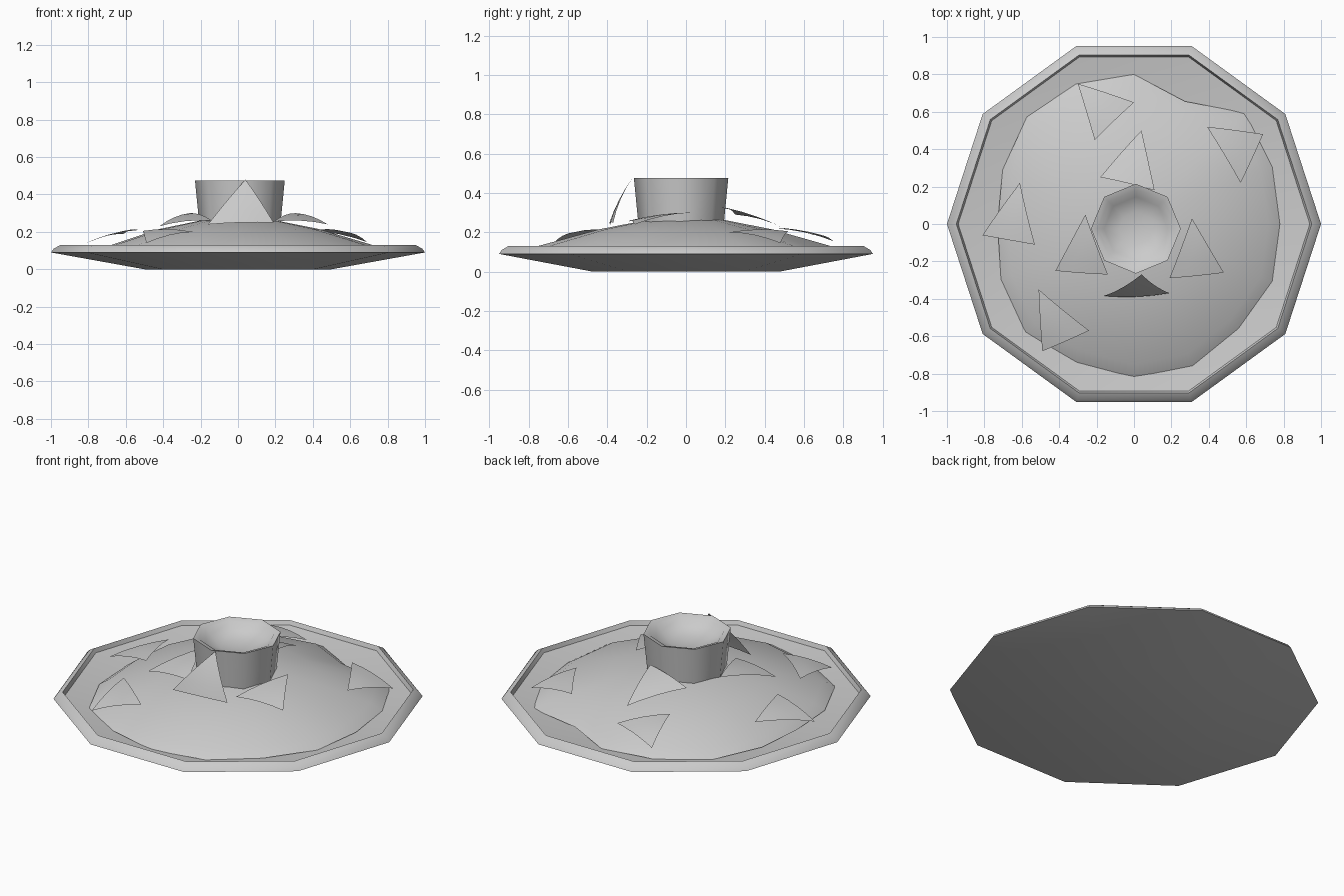
import bpy, bmesh
from math import cos, sin, pi, radians
from mathutils import Vector

if "Cube" in bpy.data.objects:
    bpy.data.objects.remove(bpy.data.objects["Cube"])


def finish(name, bm, angle, recalc=True):
    if recalc:
        bmesh.ops.recalc_face_normals(bm, faces=bm.faces)
    mesh = bpy.data.meshes.new(name)
    bm.to_mesh(mesh)
    bm.free()
    ob = bpy.data.objects.new(name, mesh)
    bpy.context.collection.objects.link(ob)
    bpy.ops.object.select_all(action='DESELECT')
    ob.select_set(True)
    bpy.context.view_layer.objects.active = ob
    bpy.ops.object.shade_smooth_by_angle(angle=radians(angle))
    return ob


def loft(name, rings, angle, cap_start=True, cap_end=True):
    bm = bmesh.new()
    loops = [[bm.verts.new(p) for p in ring] for ring in rings]
    n = len(loops[0])
    for a, b in zip(loops, loops[1:]):
        for i in range(n):
            j = (i + 1) % n
            bm.faces.new((a[i], a[j], b[j], b[i]))
    if cap_start:
        bm.faces.new(loops[0][::-1])
    if cap_end:
        bm.faces.new(loops[-1])
    return finish(name, bm, angle)


def lathe(name, profile, sides, angle, cx=0, cy=0):
    rings = [[(cx + r * cos(2 * pi * i / sides), cy + r * sin(2 * pi * i / sides), z)
              for i in range(sides)] for r, z in profile]
    return loft(name, rings, angle)


# ten-sided plate with a raised rim
lathe("plate", [(0.5, 0.0), (1.0, 0.09), (0.985, 0.11), (0.95, 0.13),
                (0.965, 0.13), (0.945, 0.108), (0.5, 0.04)][:4]
      + [(0.94, 0.105), (0.5, 0.04)], 10, 35)

# food mound: uneven outline, stepping up to the cup
outline = [0.78, 0.80, 0.84, 0.71, 0.80, 0.81, 0.81, 0.76,
           0.73, 0.77, 0.82, 0.80, 0.82, 0.82, 0.79, 0.80]
rings = []
for k, z, mix in ((1.0, 0.09, 1.0), (0.92, 0.13, 0.9), (0.55, 0.215, 0.4), (0.25, 0.262, 0.2)):
    rings.append([((r * mix + 0.79 * (1 - mix)) * k * cos(pi * i / 8),
                   (r * mix + 0.79 * (1 - mix)) * k * sin(pi * i / 8), z)
                  for i, r in enumerate(outline)])
loft("food_mound", rings, 40, cap_start=False)

# eight-sided dip cup with a hollow bowl of sauce
lathe("dip_cup", [(0.215, 0.22), (0.24, 0.475), (0.205, 0.465), (0.17, 0.43),
                  (0.09, 0.405), (0.02, 0.40)], 8, 50, 0.01, -0.025)

# gently bowed triangular chips
chips = [
    ((0.04, -0.27, 0.48), (-0.16, -0.385, 0.24), (0.19, -0.37, 0.25)),
    ((0.31, 0.03, 0.30), (0.19, -0.29, 0.255), (0.48, -0.26, 0.24)),
    ((-0.26, 0.05, 0.30), (-0.42, -0.25, 0.23), (-0.14, -0.27, 0.26)),
    ((0.04, 0.50, 0.22), (-0.18, 0.25, 0.29), (0.11, 0.18, 0.325)),
    ((-0.61, 0.22, 0.19), (-0.81, -0.06, 0.14), (-0.53, -0.11, 0.21)),
    ((-0.51, -0.35, 0.205), (-0.49, -0.68, 0.14), (-0.24, -0.57, 0.20)),
    ((-0.30, 0.75, 0.155), (-0.21, 0.45, 0.22), (0.0, 0.65, 0.185)),
    ((0.39, 0.52, 0.205), (0.57, 0.22, 0.20), (0.69, 0.48, 0.145)),
]
N = 4
for c, corners in enumerate(chips):
    A, B, C = map(Vector, corners)
    normal = (B - A).cross(C - A).normalized()
    bm = bmesh.new()
    grid = {}
    for i in range(N + 1):
        for j in range(N + 1 - i):
            u, v = i / N, j / N
            w = 1 - u - v
            bow = 0.05 * (u * v + v * w + w * u)
            grid[i, j] = bm.verts.new(A * w + B * u + C * v + normal * bow)
    for i in range(N):
        for j in range(N - i):
            bm.faces.new((grid[i, j], grid[i + 1, j], grid[i, j + 1]))
            if i + j < N - 1:
                bm.faces.new((grid[i + 1, j], grid[i + 1, j + 1], grid[i, j + 1]))
    finish("chip_%d" % (c + 1), bm, 40, recalc=False)
